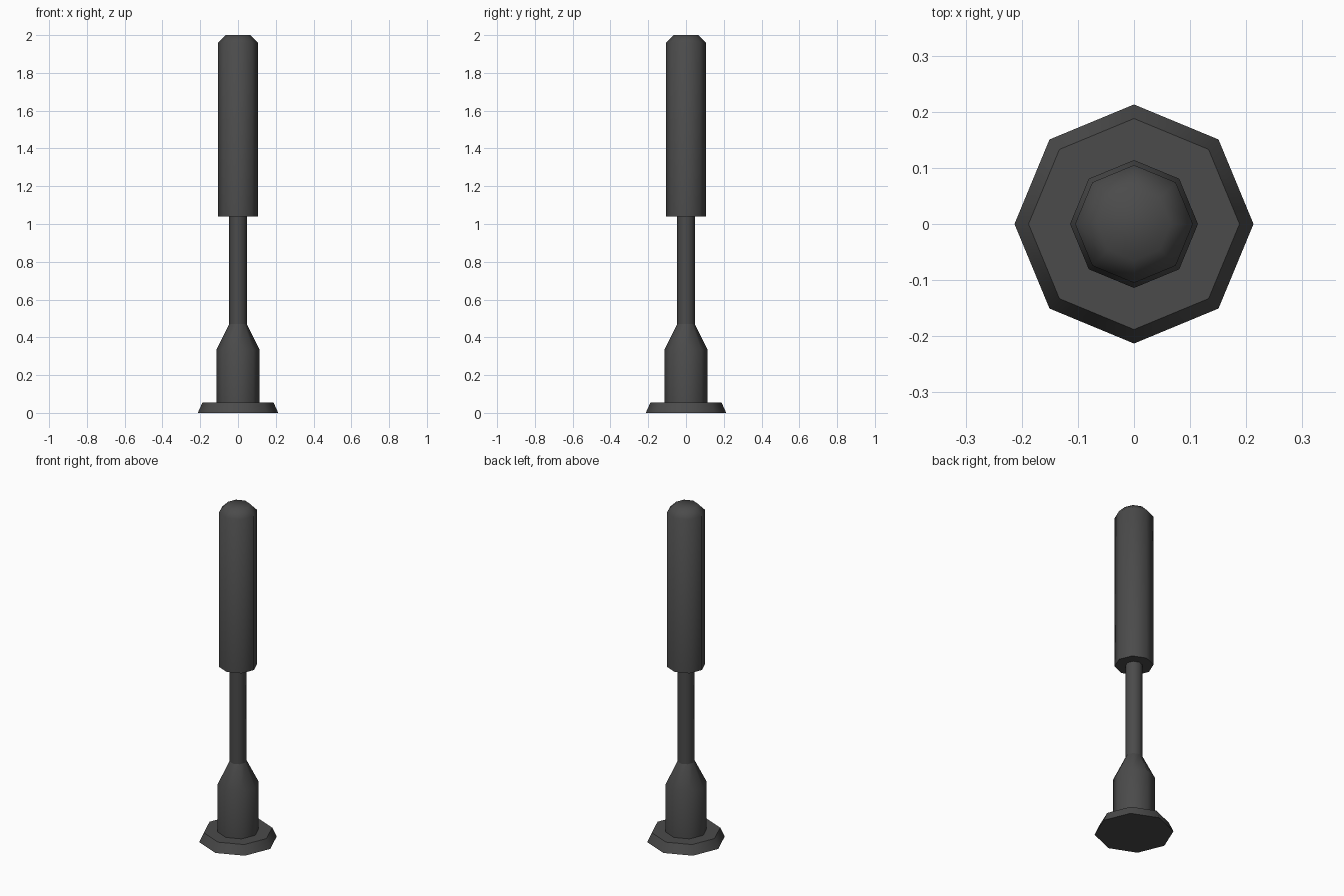
import bpy, bmesh, math

if "Cube" in bpy.data.objects:
    bpy.data.objects.remove(bpy.data.objects["Cube"])

SIDES = 8
dark = bpy.data.materials.new("dark_grey")
dark.diffuse_color = (0.07, 0.07, 0.07, 1)
dark.use_nodes = True
dark.node_tree.nodes["Principled BSDF"].inputs["Base Color"].default_value = dark.diffuse_color


def lathe(name, profile):
    """Capped eight-sided solid from (radius, height) pairs, bottom to top."""
    bm = bmesh.new()
    rings = []
    for r, z in profile:
        rings.append([bm.verts.new((r * math.cos(2 * math.pi * i / SIDES),
                                    r * math.sin(2 * math.pi * i / SIDES), z))
                      for i in range(SIDES)])
    for a, b in zip(rings, rings[1:]):
        for i in range(SIDES):
            j = (i + 1) % SIDES
            bm.faces.new((a[i], a[j], b[j], b[i]))
    bm.faces.new(rings[0][::-1])
    bm.faces.new(rings[-1])
    mesh = bpy.data.meshes.new(name)
    bm.to_mesh(mesh)
    bm.free()
    mesh.materials.append(dark)
    obj = bpy.data.objects.new(name, mesh)
    bpy.context.collection.objects.link(obj)
    bpy.ops.object.select_all(action='DESELECT')
    obj.select_set(True)
    bpy.context.view_layer.objects.active = obj
    bpy.ops.object.shade_smooth_by_angle(angle=math.radians(50))
    return obj


# Flared foot
lathe("base_plate", [(0.213, 0), (0.188, 0.055)])
# Thick lower body tapering into the rod
lathe("lower_body", [(0.114, 0.055), (0.114, 0.335), (0.047, 0.47)])
# Thin connecting rod
lathe("rod", [(0.047, 0.47), (0.047, 1.04)])
# Upper cylinder with chamfered top
lathe("upper_cylinder", [(0.105, 1.04), (0.105, 1.96), (0.065, 2.0)])
